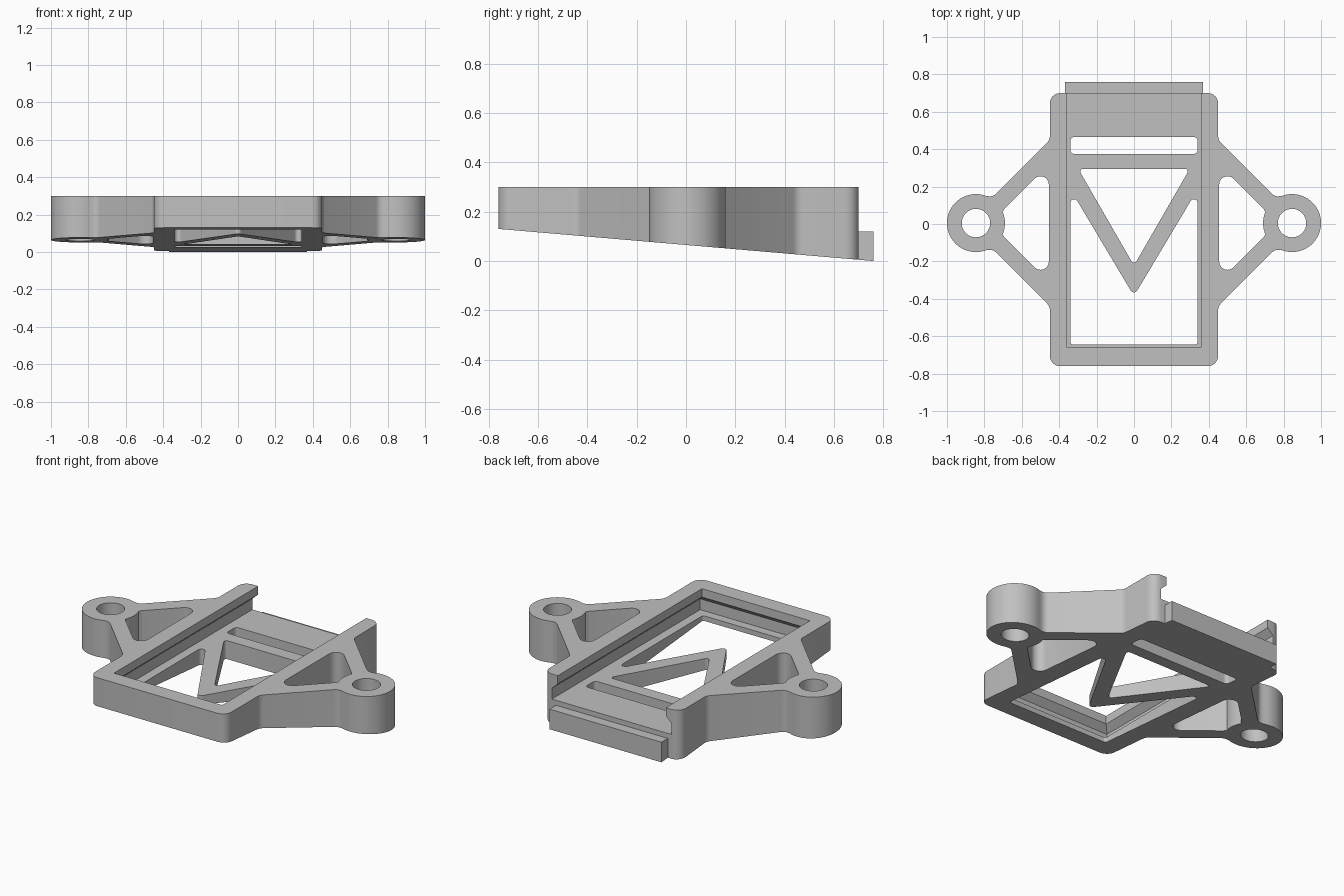
import bpy, bmesh, math
from mathutils import Vector

cube = bpy.data.objects.get("Cube")
if cube:
    bpy.data.objects.remove(cube, do_unlink=True)

grey = bpy.data.materials.new("plain grey")
grey.use_nodes = True
colour = (0.53, 0.53, 0.53, 1)
grey.diffuse_color = colour
grey.node_tree.nodes["Principled BSDF"].inputs["Base Color"].default_value = colour

TOP, FLOOR, MID = 0.30, 0.15, 0.005      # top face, channel floor, wing centre line
EAR_X, EAR_R = 0.845, 0.155


def slope(y):
    """Height of the tilted underside."""
    return 0.13 * (0.76 - y) / 1.52


def rounded(points, steps=6):
    """Replace each (x, y, radius) corner with an arc."""
    out = []
    for i, (x, y, r) in enumerate(points):
        p = Vector((x, y))
        if r == 0:
            out.append(p)
            continue
        a = (Vector(points[i - 1][:2]) - p).normalized()
        b = (Vector(points[(i + 1) % len(points)][:2]) - p).normalized()
        half = a.angle(b) / 2
        centre = p + (a + b).normalized() * r / math.sin(half)
        start = p + a * r / math.tan(half) - centre
        end = p + b * r / math.tan(half) - centre
        turn = start.angle(end)
        for k in range(steps + 1):
            t = k / steps
            out.append(centre + (start * math.sin((1 - t) * turn)
                                 + end * math.sin(t * turn)) / math.sin(turn))
    return out


def arc(cx, cy, r, a0, a1, n):
    return [(cx + r * math.cos(math.radians(a0 + (a1 - a0) * i / n)),
             cy + r * math.sin(math.radians(a0 + (a1 - a0) * i / n)), 0) for i in range(n + 1)]


def flip_x(points):
    return [(-x, y, r) for x, y, r in reversed(points)]


def loft(name, layers):
    """Solid through equal-length layers of 3D points, capped at both ends."""
    bm = bmesh.new()
    rings = [[bm.verts.new(p) for p in layer] for layer in layers]
    n = len(rings[0])
    for low, high in zip(rings, rings[1:]):
        for i in range(n):
            j = (i + 1) % n
            bm.faces.new((low[i], low[j], high[j], high[i]))
    bm.faces.new(rings[0][::-1])
    bm.faces.new(rings[-1])
    bmesh.ops.recalc_face_normals(bm, faces=bm.faces)
    mesh = bpy.data.meshes.new(name)
    bm.to_mesh(mesh)
    bm.free()
    mesh.materials.append(grey)
    ob = bpy.data.objects.new(name, mesh)
    bpy.context.collection.objects.link(ob)
    return ob


def prism(name, points, bottom, top):
    pts = rounded(points)
    return loft(name, [[(p.x, p.y, bottom(p.y)) for p in pts], [(p.x, p.y, top) for p in pts]])


def cut(target, cutter):
    cutter.hide_render = True
    bpy.context.view_layer.objects.active = target
    mod = target.modifiers.new("cut", "BOOLEAN")
    mod.operation, mod.solver, mod.object = "DIFFERENCE", "EXACT", cutter
    bpy.ops.object.modifier_apply(modifier=mod.name)
    bpy.data.objects.remove(cutter, do_unlink=True)


def cut_through(target, points):
    cut(target, prism("cutter", points, lambda y: -0.1, 0.4))


# Frame outline: rounded rectangle with a braced ear on each side
right = [(0.45, -0.76, 0.055), (0.45, MID - 0.445, 0.05), (0.755, MID - 0.14, 0.045)]
right += arc(EAR_X, MID, EAR_R, -110, 110, 36)
right += [(0.755, MID + 0.14, 0.045), (0.45, MID + 0.445, 0.05), (0.45, 0.70, 0.055)]
frame = prism("frame", right + flip_x(right), slope, TOP)

# Dovetail channel, open at the back
channel = []
for z, w in ((FLOOR, 0.395), (0.215, 0.395), (0.25, 0.357), (0.4, 0.357)):
    front = -0.303 - w
    channel.append([(-w, front, z), (w, front, z), (w, 0.9, z), (-w, 0.9, z)])
cut(frame, loft("channel_cutter", channel))

# Window around the V-shaped brace
half = [(0.34, -0.645, 0.015), (0.34, 0.185, 0.02)]
cut_through(frame, half + [(0, -0.385, 0.02)] + flip_x(half))
# Triangle inside the brace
cut_through(frame, [(0.298, 0.295, 0.015), (-0.298, 0.295, 0.015), (0, -0.222, 0.015)])
# Strap slot
slot = [(0.34, 0.375, 0.02), (0.34, 0.465, 0.02)]
cut_through(frame, slot + flip_x(slot))

# Ear bolt holes and wing openings
opening = [(0.455, MID - 0.314, 0.045), (0.455, MID + 0.314, 0.045), (0.692, MID + 0.077, 0.01)]
opening += arc(EAR_X, MID, EAR_R, 157, 203, 10) + [(0.692, MID - 0.077, 0.01)]
for side in (1, -1):
    cut_through(frame, opening if side > 0 else flip_x(opening))
    cut_through(frame, arc(side * EAR_X, MID, 0.076, 0, 352.5, 47))

# Rear tongue
tongue = prism("rear_tongue", [(-0.37, 0.695, 0), (0.37, 0.695, 0), (0.37, 0.76, 0),
                               (-0.37, 0.76, 0)], slope, 0.12)

# Smooth the rounded walls and keep the edges crisp
for ob in (frame, tongue):
    bpy.ops.object.select_all(action="DESELECT")
    ob.select_set(True)
    bpy.context.view_layer.objects.active = ob
    bpy.ops.object.shade_smooth_by_angle(angle=math.radians(30))
